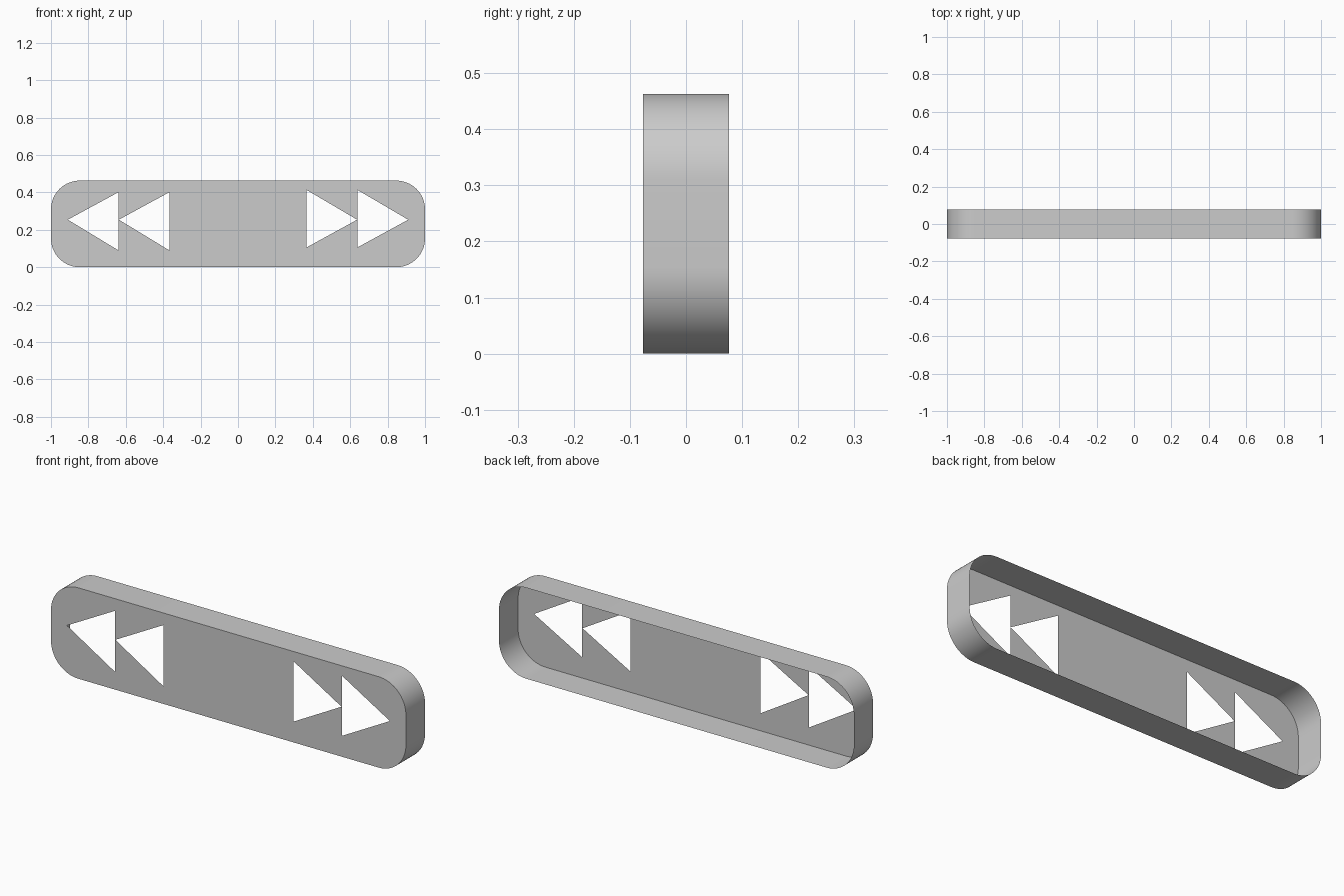
import bpy, bmesh
from math import sin, cos, pi

if "Cube" in bpy.data.objects:
    bpy.data.objects.remove(bpy.data.objects["Cube"])

W, H, D, R = 1.0, 0.463, 0.077, 0.154   # half width, height, half depth, corner radius
SEGS = 16


def loop(bm, pts):
    """Closed edge loop on the front plane from (x, z) points."""
    vs = [bm.verts.new((x, -D, z)) for x, z in pts]
    return [bm.edges.new((vs[i], vs[(i + 1) % len(vs)])) for i in range(len(vs))]


def rounded_outline():
    pts = []
    corners = [(W - R, H - R), (R - W, H - R), (R - W, R), (W - R, R)]
    for k, (cx, cz) in enumerate(corners):
        for i in range(SEGS + 1):
            a = (k + i / SEGS) * pi / 2
            pts.append((cx + R * cos(a), cz + R * sin(a)))
    return pts


def arrow(base, tip, low, high):
    return [(base, low), (tip, 0.254), (base, high)]


bm = bmesh.new()
outer = loop(bm, rounded_outline())

# Arrow cutouts: two pointing left, two pointing right
holes = []
for side, low, high in ((-1, 0.09, 0.401), (1, 0.106, 0.413)):
    for base, tip in ((0.367, 0.637), (0.639, 0.91)):
        holes += loop(bm, arrow(side * base, side * tip, low, high))

# Front plate with holes
bmesh.ops.triangle_fill(bm, use_beauty=True, edges=outer + holes, normal=(0, -1, 0))

# Thin rim running back from the plate outline, open at the rear
rim = bmesh.ops.extrude_edge_only(bm, edges=outer)["geom"]
bmesh.ops.translate(bm, vec=(0, 2 * D, 0),
                    verts=[g for g in rim if isinstance(g, bmesh.types.BMVert)])
bmesh.ops.recalc_face_normals(bm, faces=bm.faces)
bm.faces.ensure_lookup_table()
front = next(f for f in bm.faces if abs(f.normal.y) > 0.9)
if front.normal.y > 0:
    bmesh.ops.reverse_faces(bm, faces=bm.faces)

mesh = bpy.data.meshes.new("arrow_panel")
bm.to_mesh(mesh)
bm.free()
panel = bpy.data.objects.new("arrow_panel", mesh)
bpy.context.collection.objects.link(panel)
bpy.context.view_layer.objects.active = panel
panel.select_set(True)
bpy.ops.object.shade_smooth_by_angle(angle=pi / 6)
